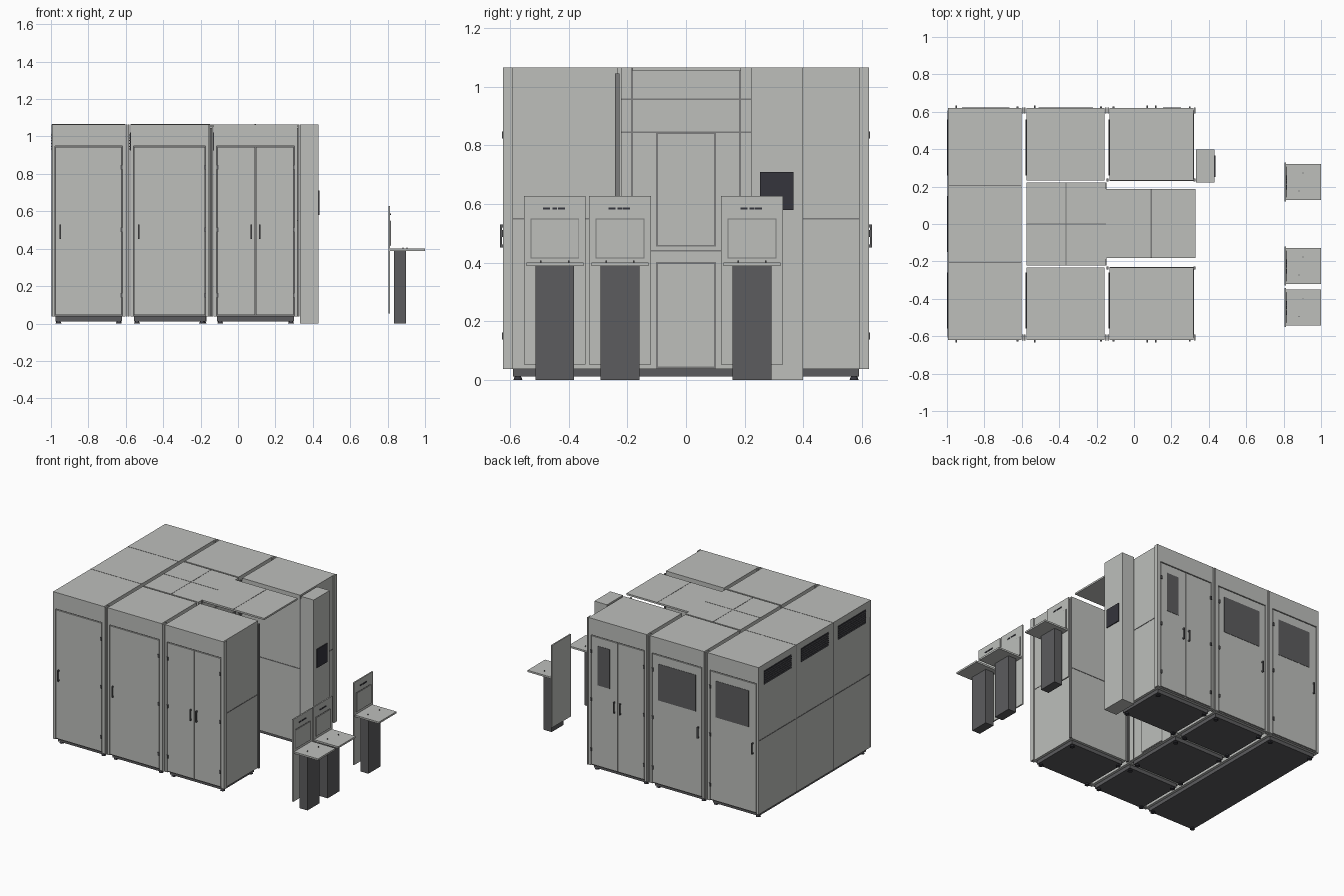
import bpy
import bmesh
from mathutils import Matrix, Vector

if "Cube" in bpy.data.objects:
    bpy.data.objects.remove(bpy.data.objects["Cube"])


def material(name, r, g, b):
    m = bpy.data.materials.new(name)
    m.use_nodes = True
    m.diffuse_color = (r, g, b, 1)
    bsdf = next(n for n in m.node_tree.nodes if n.type == 'BSDF_PRINCIPLED')
    bsdf.inputs["Base Color"].default_value = (r, g, b, 1)
    bsdf.inputs["Roughness"].default_value = 0.6
    return m


PANEL = material("light grey panel", 0.51, 0.52, 0.50)
SEAM = material("seam grey", 0.2, 0.2, 0.2)
DARK = material("dark grey", 0.107, 0.107, 0.112)
BLACK = material("near black", 0.035, 0.035, 0.045)


def boxes(name, mat, *spans):
    """One object made of boxes, each given as x0, x1, y0, y1, z0, z1."""
    bm = bmesh.new()
    for x0, x1, y0, y1, z0, z1 in spans:
        centre = Vector((x0 + x1, y0 + y1, z0 + z1)) / 2
        size = Matrix.Diagonal((abs(x1 - x0), abs(y1 - y0), abs(z1 - z0), 1))
        bmesh.ops.create_cube(bm, size=1, matrix=Matrix.Translation(centre) @ size)
    return finish(name, mat, bm)


def finish(name, mat, bm):
    mesh = bpy.data.meshes.new(name)
    bm.to_mesh(mesh)
    bm.free()
    mesh.materials.append(mat)
    ob = bpy.data.objects.new(name, mesh)
    bpy.context.collection.objects.link(ob)
    return ob


TOP, FLOOR, MID = 1.065, 0.037, 0.55
SKIN, FACE = 0.608, 0.62      # carcass depth and door face depth
SPLIT = 0.945                 # door top
columns = [("left", -0.995, -0.602), ("centre", -0.575, -0.157), ("right", -0.13, 0.318)]


def feet(name, x0, x1, y0, y1):
    bm = bmesh.new()
    for x in (x0, x1):
        for y in (y0, y1):
            bmesh.ops.create_cone(bm, cap_ends=True, segments=12, radius1=0.016, radius2=0.01,
                                  depth=0.014, matrix=Matrix.Translation((x, y, 0.007)))
    finish(name, BLACK, bm)


def cabinet(name, x0, x1, y0, y1):
    """Carcass with a dark plinth and feet."""
    boxes(name + "_carcass", PANEL, (x0, x1, y0, y1, FLOOR, TOP))
    boxes(name + "_plinth", DARK, (x0 + 0.018, x1 - 0.018, y0 + 0.018, y1 - 0.018, 0.012, FLOOR))
    feet(name + "_feet", x0 + 0.035, x1 - 0.035, y0 + 0.035, y1 - 0.035)


# Carcasses
cabinet("left_cabinet", columns[0][1], columns[0][2], -SKIN, SKIN)
for name, x0, x1 in columns[1:]:
    cabinet(name + "_front_cabinet", x0, x1, -SKIN, -0.232)
    cabinet(name + "_back_cabinet", x0, x1, 0.232, SKIN)
cabinet("middle_cabinet", -0.575, -0.15, -0.222, 0.222)

# Doors, headers, handles and hinges on the front and back
for side, s in (("front", -1), ("back", 1)):
    for col, x0, x1 in columns:
        tag = side + "_" + col
        boxes(tag + "_header", PANEL, (x0, x1, s * SKIN, s * FACE, SPLIT + 0.004, TOP))
        boxes(tag + "_door_gap", SEAM, (x0, x1, s * SKIN, s * (SKIN + 0.003), FLOOR, SPLIT + 0.004))
        edge = 0.016
        boxes(tag + "_frame", PANEL,
              (x0, x0 + edge, s * SKIN, s * FACE, FLOOR, SPLIT + 0.004),
              (x1 - edge, x1, s * SKIN, s * FACE, FLOOR, SPLIT + 0.004))
        d0, d1 = x0 + edge + 0.004, x1 - edge - 0.004
        if col == "right":
            leaves = [(d0, 0.092), (0.097, d1)]
            grips, hinge_xs = [0.072, 0.117], [d0, d1]
        else:
            leaves = [(d0, d1)]
            grips, hinge_xs = [d0 + 0.024], [d1]
        boxes(tag + "_doors", PANEL, *[(a, b, s * SKIN, s * FACE, 0.046, SPLIT - 0.002) for a, b in leaves])
        for g in grips:
            boxes(tag + "_handle", DARK,
                  (g - 0.004, g + 0.004, s * (FACE + 0.008), s * (FACE + 0.014), 0.452, 0.53),
                  (g - 0.004, g + 0.004, s * FACE, s * (FACE + 0.01), 0.452, 0.462),
                  (g - 0.004, g + 0.004, s * FACE, s * (FACE + 0.01), 0.52, 0.53))
        boxes(tag + "_hinges", DARK, *[(h - 0.005, h + 0.005, s * FACE, s * (FACE + 0.007), z - 0.012, z + 0.012)
                                       for h in hinge_xs for z in (0.15, 0.5, 0.835)])

    # Upright posts in the joints and at the outer corner
    boxes(side + "_posts", PANEL,
          *[(x, x + 0.008, s * 0.59, s * (FACE + 0.003), FLOOR, TOP)
            for x in (-0.599, -0.587, -0.154, -0.142, 0.32)])
    boxes(side + "_inner_posts", SEAM,
          *[(x, x + 0.01, s * 0.226, s * 0.242, FLOOR, TOP - 0.02) for x in (-0.147, 0.319)])

    # Panel seam on the right-hand end wall and on the alcove walls
    boxes(side + "_wall_seams", SEAM,
          (0.317, 0.32, s * 0.234, s * SKIN, MID - 0.003, MID + 0.003),
          (-0.13, 0.318, s * 0.23, s * 0.233, MID - 0.003, MID + 0.003))

# Back windows
for col, a, b, z in (("right", 0.155, 0.25, 0.61), ("centre", -0.51, -0.22, 0.63), ("left", -0.92, -0.665, 0.63)):
    boxes("back_" + col + "_window", DARK, (a, b, FACE - 0.002, FACE + 0.002, z, 0.885))

# Left wall seams, with louvred vents on the left walls of all cabinets
boxes("left_wall_seams", SEAM, (-0.997, -0.994, -SKIN, SKIN, MID - 0.003, MID + 0.003),
      *[(-0.997, -0.994, y - 0.003, y + 0.003, FLOOR, TOP) for y in (-0.205, 0.205)])
for x, ys in ((-0.995, (-0.41, 0, 0.41)), (-0.575, (-0.41, 0.41)), (-0.13, (-0.41, 0.41))):
    for y in ys:
        boxes("vent", BLACK, (x - 0.003, x + 0.001, y - 0.15, y + 0.15, 0.925, 1.02))
        boxes("vent_louvres", DARK, *[(x - 0.005, x, y - 0.15, y + 0.15, 0.93 + i * 0.015, 0.935 + i * 0.015)
                                      for i in range(6)])

# Roof seams
boxes("roof_seams", SEAM,
      *[(-0.995, -0.602, y - 0.003, y + 0.003, TOP - 0.002, TOP + 0.001) for y in (-0.205, 0.205)],
      (-0.575, -0.15, -0.003, 0.003, TOP - 0.002, TOP + 0.001),
      (-0.366, -0.36, -0.222, 0.222, TOP - 0.002, TOP + 0.001),
      (0.089, 0.095, -0.183, 0.187, TOP - 0.002, TOP + 0.001))

# Alcove roof and the panelled wall at its inner end
boxes("alcove_roof", PANEL, (-0.15, 0.33, -0.183, 0.187, TOP - 0.012, TOP))
W = -0.15
boxes("alcove_wall_seams", SEAM,
      *[(W, W + 0.003, -0.222, 0.222, z - 0.003, z + 0.003) for z in (0.845, 0.957)],
      (W, W + 0.003, -0.12, 0.12, 0.438, 0.444),
      *[(W, W + 0.003, y - 0.003, y + 0.003, FLOOR, TOP) for y in (-0.184, 0.184)],
      *[(W, W + 0.003, -0.102, 0.102, a, b) for a, b in ((0.04, 0.402), (0.455, 0.845))])
boxes("alcove_wall_panels", PANEL,
      *[(W, W + 0.006, -0.096, 0.096, a, b) for a, b in ((0.046, 0.396), (0.461, 0.839))])

# Control tower with screen
boxes("control_tower", PANEL, (0.332, 0.43, 0.222, 0.398, 0, TOP))
boxes("tower_screen", BLACK, (0.43, 0.436, 0.252, 0.367, 0.58, 0.71))

# Loading stands
for label, y in (("front", -0.447), ("second", -0.225), ("back", 0.225)):
    tag = label + "_stand"
    boxes(tag + "_board", PANEL, (0.805, 0.814, y - 0.105, y + 0.105, 0.053, 0.628))
    boxes(tag + "_pedestal", DARK, (0.835, 0.897, y - 0.066, y + 0.066, 0, 0.39))
    boxes(tag + "_table", PANEL, (0.814, 1.0, y - 0.097, y + 0.097, 0.388, 0.4))
    boxes(tag + "_hatch_gap", SEAM, (0.813, 0.816, y - 0.083, y + 0.083, 0.415, 0.55))
    boxes(tag + "_hatch", PANEL, (0.813, 0.819, y - 0.08, y + 0.08, 0.418, 0.547))
    boxes(tag + "_indicators", BLACK, *[(0.813, 0.817, y + c - w, y + c + w, 0.581, 0.589)
                                        for c, w in ((-0.028, 0.012), (0.0, 0.008), (0.022, 0.012))])
    boxes(tag + "_pins", DARK, *[(0.9 + dx, 0.905 + dx, y + dy, y + dy + 0.005, 0.4, 0.407)
                                 for dx, dy in ((0, 0.045), (-0.02, -0.05))])
